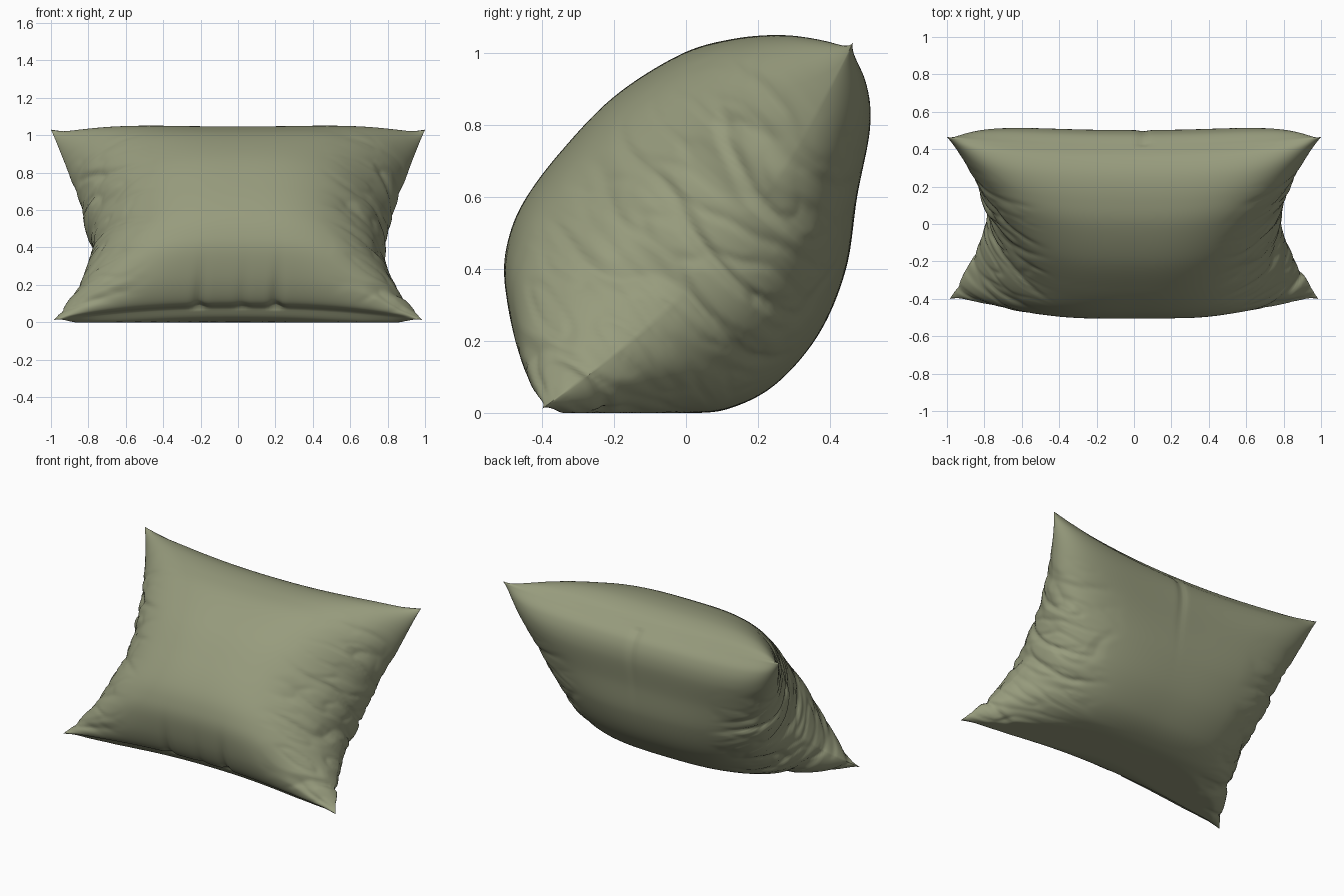
import bpy, bmesh, math
from mathutils import Vector, noise

if "Cube" in bpy.data.objects:
    bpy.data.objects.remove(bpy.data.objects["Cube"])

NS, NT = 150, 120

# centre cross-section (y, z): front-top panel and back-bottom panel, both seam to seam
FRONT = [(-.35, .08), (-.42, .11), (-.475, .22), (-.505, .37), (-.495, .48), (-.45, .59), (-.35, .725),
         (-.2, .88), (-.02, .995), (.12, 1.038), (.25, 1.045), (.35, 1.015), (.415, .96)]
BACK = [(-.35, .08), (-.3, .02), (-.2, 0), (0, 0), (.12, .012), (.25, .08), (.37, .22), (.445, .4),
        (.475, .6), (.502, .78), (.48, .89), (.415, .96)]
BOTTOM_CORNER, TOP_CORNER = Vector((-.4, .012)), Vector((.465, 1.03))


def resample(pts, n):
    """Smooth curve through the points, n + 1 samples evenly spaced by length."""
    p = [Vector(q) for q in pts]
    p = [2 * p[0] - p[1]] + p + [2 * p[-1] - p[-2]]
    dense = []
    for i in range(1, len(p) - 2):
        a, b, c, d = p[i - 1:i + 3]
        for k in range(30):
            u = k / 30
            dense.append(.5 * (2 * b + (c - a) * u + (2 * a - 5 * b + 4 * c - d) * u * u
                               + (3 * b - a - 3 * c + d) * u ** 3))
    dense.append(p[-2])
    dist = [0]
    for a, b in zip(dense, dense[1:]):
        dist.append(dist[-1] + (b - a).length)
    out, j = [], 0
    for i in range(n + 1):
        d = dist[-1] * i / n
        while j < len(dist) - 2 and dist[j + 1] < d:
            j += 1
        f = (d - dist[j]) / (dist[j + 1] - dist[j])
        out.append(dense[j].lerp(dense[j + 1], f))
    return out


def smooth(a, b, x):
    u = min(1, max(0, (x - a) / (b - a)))
    return u * u * (3 - 2 * u)


def seam_line(s, t):
    """Middle surface of the pillow; its end seams sag towards the back."""
    k = abs(s) ** 2.2
    low = Vector(FRONT[0]).lerp(BOTTOM_CORNER, k)
    high = Vector(FRONT[-1]).lerp(TOP_CORNER, k)
    sag = Vector((.76, -.65)) * (.1 * abs(s) ** 3 * math.sin(math.pi * t))
    return low.lerp(high, t) + sag


def half_width(t):
    d = abs(t - .4) / (.6 if t > .4 else .4)
    return .785 + (.215 if t > .4 else .2) * d ** 1.5


bm = bmesh.new()
info = {}
rims = {}
for side, pts in enumerate((FRONT, BACK)):
    prof = resample(pts, NT)
    grid = []
    for j in range(NT + 1):
        t = j / NT
        power = 2.8 + 5 * abs(2 * t - 1) ** 3      # boxier towards the corners
        row = []
        for i in range(NS + 1):
            s = math.sin((i / NS - .5) * math.pi)
            rim = i in (0, NS) or j in (0, NT)
            if rim and (i, j) in rims:
                row.append(rims[i, j])
                continue
            m0, m = seam_line(0, t), seam_line(s, t)
            g = max(0, 1 - abs(s) ** power) ** .52
            q = m + (prof[j] - m0) * g
            v = bm.verts.new((s * half_width(t), q.x, q.y))
            info[v] = (s, t, side)
            if rim:
                rims[i, j] = v
            row.append(v)
        grid.append(row)
    for j in range(NT):
        for i in range(NS):
            f = [grid[j][i], grid[j][i + 1], grid[j + 1][i + 1], grid[j + 1][i]]
            bm.faces.new(f if side == 0 else f[::-1])
bmesh.ops.recalc_face_normals(bm, faces=bm.faces)
bm.normal_update()

# wrinkles running in from the end seams, and puckers at the long seams
moves = {}
for v, (s, t, side) in info.items():
    x, y, z = v.co
    along, across = .65 * y + .76 * z, .76 * y - .65 * z
    n = noise.noise(Vector((x * 2.2, along * 6.5 + .3 * x, across * 2)))
    n2 = noise.noise(Vector((x * 4 + 9, along * 15, across * 4)))
    crease = max(0, 1 - abs(n) * 5) * .014 + max(0, 1 - abs(n2) * 4) * .006
    mask = smooth(.5, .9, abs(s)) * smooth(0, .12, t) * (1 - smooth(.6, .9, t))
    w = .012 * n * mask - crease * mask
    if side == 0:
        for px, amp in ((-.21, .018), (.2, .022), (.02, .008)):
            w -= amp * math.exp(-((x - px - .1 * t) / .03) ** 2 - (t / .14) ** 2)
    else:
        w -= .01 * math.exp(-((x - .05) / .025) ** 2 - ((1 - t) / .2) ** 2)
    moves[v] = v.normal * w
for v, d in moves.items():
    v.co += d
    v.co.z = max(0, v.co.z)

mesh = bpy.data.meshes.new("pillow")
bm.to_mesh(mesh)
bm.free()
mesh.shade_smooth()
pillow = bpy.data.objects.new("pillow", mesh)
bpy.context.collection.objects.link(pillow)

mat = bpy.data.materials.new("olive green fabric")
mat.diffuse_color = (.31, .33, .205, 1)
mat.use_nodes = True
mat.node_tree.nodes["Principled BSDF"].inputs["Base Color"].default_value = mat.diffuse_color
mesh.materials.append(mat)
